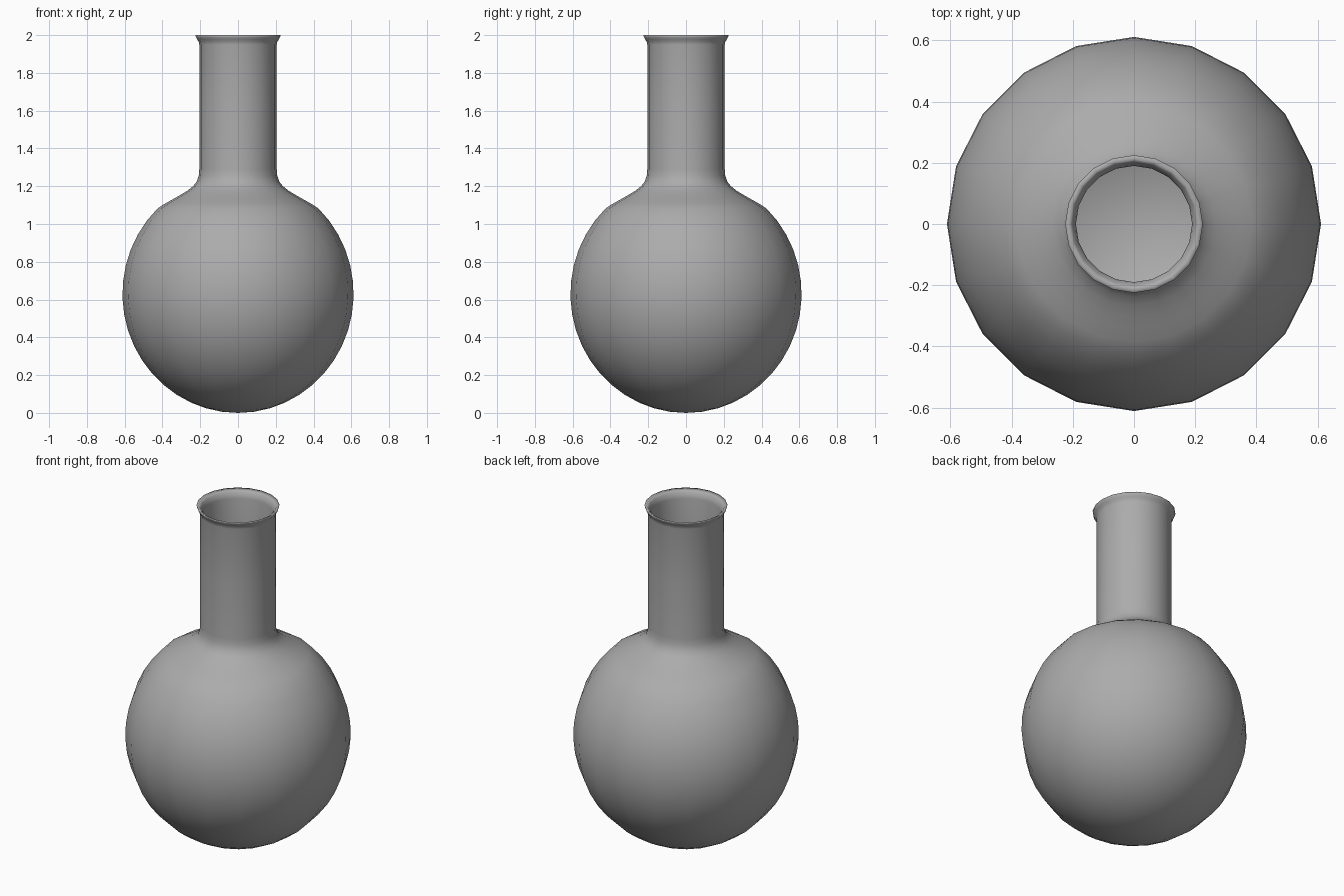
import bpy, bmesh
from math import sin, cos, radians, tau

if "Cube" in bpy.data.objects:
    bpy.data.objects.remove(bpy.data.objects["Cube"])

SIDES = 20
WALL = 0.015

# Outer profile (radius, z): round bulb, shoulder, neck, flared lip
profile = [(0.612 * sin(radians(a)), 0.63 - 0.63 * cos(radians(a)))
           for a in range(0, 137, 8)]
profile += [(0.385, 1.109), (0.345, 1.131), (0.305, 1.154),
            (0.267, 1.177), (0.238, 1.2), (0.218, 1.225), (0.208, 1.255),
            (0.205, 1.29), (0.205, 1.62), (0.205, 1.95), (0.208, 1.965),
            (0.216, 1.977), (0.223, 1.99), (0.225, 2.0)]

# Lathe the profile around z
bm = bmesh.new()
verts = [bm.verts.new((r, 0, z)) for r, z in profile]
edges = [bm.edges.new(pair) for pair in zip(verts, verts[1:])]
bmesh.ops.spin(bm, geom=verts + edges, cent=(0, 0, 0), axis=(0, 0, 1),
               angle=tau, steps=SIDES, use_merge=False)
bmesh.ops.remove_doubles(bm, verts=bm.verts, dist=0.0005)
bmesh.ops.recalc_face_normals(bm, faces=bm.faces)

# Make sure the bulb faces outward so the wall thickens inward
bm.normal_update()
widest = max(bm.faces, key=lambda f: f.calc_center_median().xy.length)
if widest.normal.xy.dot(widest.calc_center_median().xy) < 0:
    bmesh.ops.reverse_faces(bm, faces=bm.faces)

mesh = bpy.data.meshes.new("flask")
bm.to_mesh(mesh)
bm.free()
flask = bpy.data.objects.new("flask", mesh)
bpy.context.collection.objects.link(flask)

# Dark grey material
grey = bpy.data.materials.new("dark_grey")
grey.diffuse_color = (0.41, 0.41, 0.41, 1)
grey.use_nodes = True
grey.node_tree.nodes["Principled BSDF"].inputs["Base Color"].default_value = grey.diffuse_color
mesh.materials.append(grey)

# Thin wall with an open mouth
wall = flask.modifiers.new("wall", 'SOLIDIFY')
wall.thickness = WALL
wall.offset = -1
bpy.context.view_layer.objects.active = flask
flask.select_set(True)
bpy.ops.object.modifier_apply(modifier="wall")

# Soften the lip: the inner edge sits just below the outer one
for v in flask.data.vertices:
    if v.co.z > 1.995:
        v.co.z = 2.0 if v.co.xy.length > 0.22 else 1.992
bpy.ops.object.shade_smooth()
